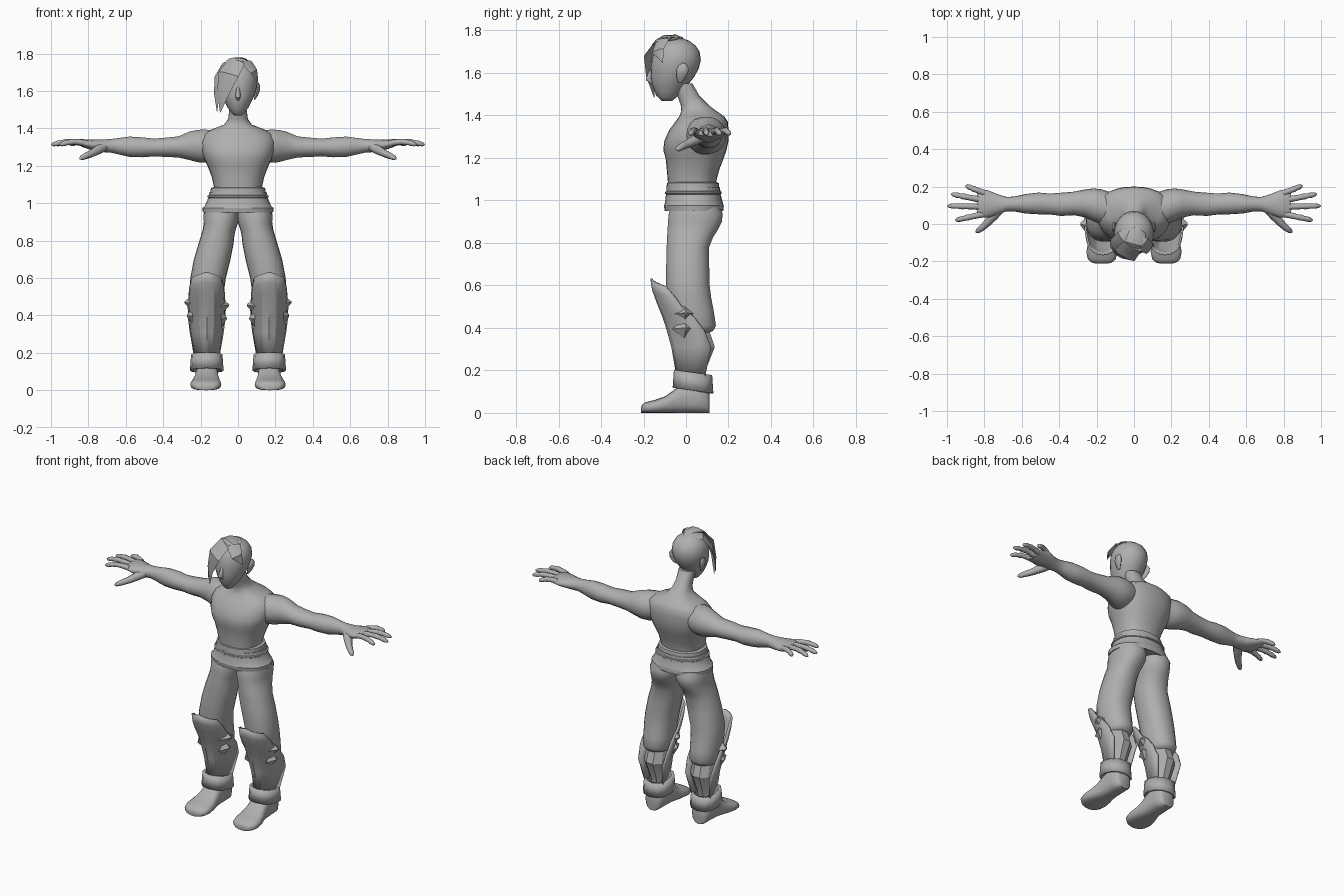
import bpy, bmesh, math
from mathutils import Vector

grey = bpy.data.materials.new("plain grey")
grey.diffuse_color = (0.43, 0.43, 0.43, 1)
X, Y, Z = Vector((1, 0, 0)), Vector((0, 1, 0)), Vector((0, 0, 1))


def oval(c, a, b, n=20, p=2.0):
    """Ring of points around c with half-axes a and b; p > 2 squares it off."""
    pts = []
    for i in range(n):
        t = 2 * math.pi * i / n
        u, v = math.cos(t), math.sin(t)
        pts.append(Vector(c) + a * math.copysign(abs(u) ** (2 / p), u)
                   + b * math.copysign(abs(v) ** (2 / p), v))
    return pts


def loft(name, rings, mirror=False, smooth=40, caps=True, wrap=True, thick=0, subsurf=0):
    """Skin a list of rings into one object."""
    bm = bmesh.new()
    rows = [[bm.verts.new(p) for p in r] for r in rings]
    n = len(rows[0])
    for r, s in zip(rows, rows[1:]):
        for i in range(n if wrap else n - 1):
            j = (i + 1) % n
            bm.faces.new((r[i], r[j], s[j], s[i]))
    if caps:
        bm.faces.new(rows[0])
        bm.faces.new(rows[-1])
    bmesh.ops.recalc_face_normals(bm, faces=bm.faces)
    me = bpy.data.meshes.new(name)
    bm.to_mesh(me)
    bm.free()
    ob = bpy.data.objects.new(name, me)
    bpy.context.collection.objects.link(ob)
    me.materials.append(grey)
    if thick:
        m = ob.modifiers.new("thickness", 'SOLIDIFY')
        m.thickness, m.offset = thick, 0
    if mirror:
        ob.modifiers.new("mirror", 'MIRROR')
    if subsurf:
        ob.modifiers.new("smooth", 'SUBSURF').levels = subsurf
    bpy.ops.object.select_all(action='DESELECT')
    ob.select_set(True)
    bpy.context.view_layer.objects.active = ob
    if smooth:
        bpy.ops.object.shade_smooth_by_angle(angle=math.radians(smooth))
    return ob


def upright(name, rows, n=24, p=2.0, **kw):
    """Loft up z from rows of (z, x centre, half width, front y, back y)."""
    return loft(name, [oval((xc, (f + b) / 2, z), X * w, Y * (b - f) / 2, n, p)
                       for z, xc, w, f, b in rows], **kw)


def strand(name, pts, up, flat=1.0, n=8, **kw):
    """Tapered strand through (x, y, z, half width); up(p) gives its flat side."""
    ps = [Vector(q[:3]) for q in pts]
    rings = []
    for i, q in enumerate(pts):
        t = (ps[min(i + 1, len(ps) - 1)] - ps[max(i - 1, 0)]).normalized()
        side = t.cross(up(ps[i])).normalized()
        nor = side.cross(t).normalized()
        rings.append(oval(ps[i], side * q[3], nor * q[3] * flat, n))
    return loft(name, rings, **kw)


# Torso and neck
upright("torso", [
    (1.00, 0, .125, -.08, .14), (1.08, 0, .127, -.085, .14), (1.14, 0, .14, -.09, .155),
    (1.20, 0, .163, -.096, .178), (1.235, 0, .18, -.107, .19), (1.28, 0, .195, -.102, .2),
    (1.33, 0, .2, -.08, .2), (1.37, 0, .185, -.05, .197), (1.395, 0, .14, -.032, .18),
    (1.42, 0, .075, -.022, .145), (1.45, 0, .053, -.025, .105),
    (1.49, 0, .048, -.04, .065), (1.55, 0, .05, -.06, .03)], n=28, p=2.3, smooth=50)

# Head with narrow chin
upright("head", [
    (1.468, 0, .02, -.115, -.065), (1.485, 0, .036, -.132, -.045), (1.51, 0, .055, -.146, -.02),
    (1.545, 0, .073, -.16, .01), (1.58, 0, .09, -.166, .038), (1.62, 0, .101, -.165, .06),
    (1.66, 0, .106, -.163, .07), (1.70, 0, .1, -.15, .064), (1.73, 0, .083, -.128, .044),
    (1.752, 0, .056, -.098, .014), (1.765, 0, .02, -.06, -.024)], smooth=60)
strand("nose", [(0, -.155, 1.63, .006), (0, -.17, 1.59, .012), (0, -.176, 1.57, .014),
                (0, -.16, 1.555, .008)], lambda p: Y, smooth=60)
strand("ear", [(.088, -.03, 1.555, .008), (.097, -.025, 1.575, .02), (.106, -.018, 1.605, .029),
               (.109, -.012, 1.63, .024), (.105, -.01, 1.645, .008)],
       lambda p: X, flat=.4, n=10, mirror=True, smooth=50)

# Hair: thin locks swept from the crown over one side of the face
crown = lambda p: p - Vector((0, -.05, 1.62))
locks = {
    "fringe": [(.05, -.04, 1.762, .02), (-.01, -.12, 1.757, .055), (-.05, -.168, 1.69, .062),
               (-.08, -.168, 1.59, .038), (-.095, -.15, 1.485, .002)],
    "side_lock": [(.01, -.03, 1.768, .02), (-.06, -.08, 1.748, .045), (-.1, -.118, 1.68, .042),
                  (-.113, -.135, 1.59, .026), (-.112, -.14, 1.49, .002)],
    "short_lock": [(-.01, -.05, 1.768, .02), (.045, -.11, 1.755, .042), (.085, -.132, 1.705, .034),
                   (.108, -.11, 1.65, .002)],
    "top_lock": [(.02, -.01, 1.76, .006), (.01, -.05, 1.772, .04), (.0, -.105, 1.768, .05),
                 (-.02, -.15, 1.735, .03), (-.03, -.175, 1.69, .003)]}
for name, pts in locks.items():
    strand(name, pts, crown, flat=.2, n=6, smooth=30)

# Arms: (x, y centre, y radius, z centre, z radius), running into the palm
arm = [(.10, .085, .075, 1.315, .07), (.17, .09, .095, 1.305, .09), (.215, .102, .088, 1.306, .088),
       (.26, .11, .075, 1.307, .077), (.32, .11, .063, 1.301, .057), (.39, .105, .062, 1.299, .052),
       (.45, .107, .056, 1.298, .048), (.51, .11, .058, 1.299, .054), (.58, .108, .052, 1.302, .055),
       (.64, .107, .04, 1.305, .044), (.68, .106, .038, 1.307, .037), (.73, .105, .055, 1.307, .034),
       (.78, .107, .073, 1.312, .029), (.82, .11, .076, 1.318, .022), (.84, .112, .068, 1.318, .014)]
loft("arm", [oval((x, y, z), Y * ry, Z * rz, 18) for x, y, ry, z, rz in arm],
     mirror=True, smooth=60)

# Fingers with slight knuckles, and thumb
tips = {"index_finger": ((.81, .052), (.955, .02)), "middle_finger": ((.82, .092), (.998, .097)),
        "ring_finger": ((.82, .13), (.978, .16)), "little_finger": ((.80, .165), (.9, .205))}
for name, (a, b) in tips.items():
    prof = [(0, .017), (.25, .016), (.45, .0145), (.55, .0165), (.7, .013), (.8, .0145),
            (.94, .011), (1, .004)]
    strand(name, [(a[0] + (b[0] - a[0]) * t, a[1] + (b[1] - a[1]) * t,
                   1.32 + .012 * math.sin(math.pi * t) - .008 * t, w) for t, w in prof],
           lambda p: Z, mirror=True, smooth=60)
strand("thumb", [(.71, .09, 1.305, .026), (.75, .045, 1.285, .026), (.785, .005, 1.265, .02),
                 (.81, -.018, 1.255, .018), (.835, -.037, 1.243, .014), (.845, -.045, 1.238, .005)],
       lambda p: Z, mirror=True, smooth=60)

# Belt: upper band, cord and flared skirt
upright("belt_top", [(1.045, 0, .14, -.086, .15), (1.052, 0, .148, -.092, .158),
                     (1.082, 0, .145, -.09, .154), (1.088, 0, .125, -.08, .14)], smooth=30, p=2.2)
upright("belt_skirt", [(.955, 0, .165, -.085, .16), (.95, 0, .188, -.1, .175),
                       (.975, 0, .19, -.104, .178), (.985, 0, .178, -.1, .174),
                       (1.03, 0, .158, -.094, .163), (1.06, 0, .153, -.09, .16),
                       (1.062, 0, .13, -.08, .14)], smooth=30, p=2.2)
upright("belt_cord", [(1.028, 0, .157, -.093, .162), (1.032, 0, .163, -.099, .168),
                      (1.04, 0, .163, -.099, .168), (1.044, 0, .155, -.091, .16)], smooth=30, p=2.2)

# Trousers
upright("trouser_leg", [
    (.375, .165, .055, -.03, .1), (.385, .165, .074, -.05, .128), (.41, .165, .084, -.06, .142),
    (.47, .165, .088, -.075, .133), (.54, .165, .092, -.088, .12), (.60, .16, .095, -.095, .112),
    (.70, .138, .098, -.094, .11), (.78, .118, .094, -.092, .11), (.83, .108, .089, -.09, .13),
    (.86, .1, .088, -.088, .15), (.90, .091, .092, -.086, .17), (.94, .09, .094, -.082, .174),
    (1.0, .085, .08, -.06, .14)], n=22, p=2.2, mirror=True, smooth=60)

# Boot shaft behind the greave
upright("boot_shaft", [
    (.13, .165, .055, -.035, .09), (.2, .165, .058, -.036, .095), (.31, .165, .078, -.05, .14),
    (.385, .165, .072, -.06, .115)], n=10, mirror=True, smooth=20)

# Greave: bent plate flaring up and forward over the knee
rings = []
for z, f, b, w in [(.17, -.04, .09, .062), (.31, -.064, .118, .086), (.39, -.086, .085, .096),
                   (.45, -.105, .04, .097), (.53, -.137, -.015, .093), (.58, -.155, -.05, .09),
                   (.632, -.163, -.095, .078)]:
    ring = []
    for i in range(9):
        t = (i - 4) / 4 * math.pi / 2
        drop = .035 * abs(i - 4) / 4 if z > .5 else 0
        ring.append((.167 + w * math.sin(t), f + (b - f) * (1 - math.cos(t)), z - drop))
    rings.append(ring)
loft("greave", rings, mirror=True, caps=False, wrap=False, thick=.01, smooth=25)

# Pointed fins on both sides of the greave
for name, x, s, z in [("outer_fin", .252, 1, .465), ("inner_fin", .082, -1, .45)]:
    for k, (dz, reach) in enumerate([(0, .034), (-.07, .022)]):
        loft(name + ("_low" if k else ""), [
            oval((x - s * .01, -.01, z + dz), Y * .055, Z * .045, 4),
            oval((x + s * reach, .0, z + dz + .005), Y * .008, Z * .005, 4)], mirror=True, smooth=0)

# Ankle cuff, higher at the front
cuff = []
for base, grow in [(.105, 0), (.19, -.006)]:
    ring = oval((.167, .033, base), X * (.082 + grow), Y * (.088 + grow), 12, 2.3)
    cuff.append([(p.x, p.y, p.z - (p.y - .033) * .15) for p in ring])
loft("ankle_cuff", cuff, mirror=True, caps=False, thick=.016, smooth=25)

# Foot with flat sole: (y, x centre, half width, height)
foot = [(.11, .165, .035, .09), (.1, .165, .052, .12), (.05, .165, .058, .15), (-.02, .166, .06, .14),
        (-.06, .168, .066, .105), (-.1, .17, .076, .077), (-.15, .172, .083, .06),
        (-.19, .172, .074, .05), (-.207, .172, .052, .038), (-.212, .172, .03, .025)]
loft("foot", [oval((x, y, h / 2), X * w, Z * h / 2, 16, 2.8) for y, x, w, h in foot],
     mirror=True, smooth=55)
